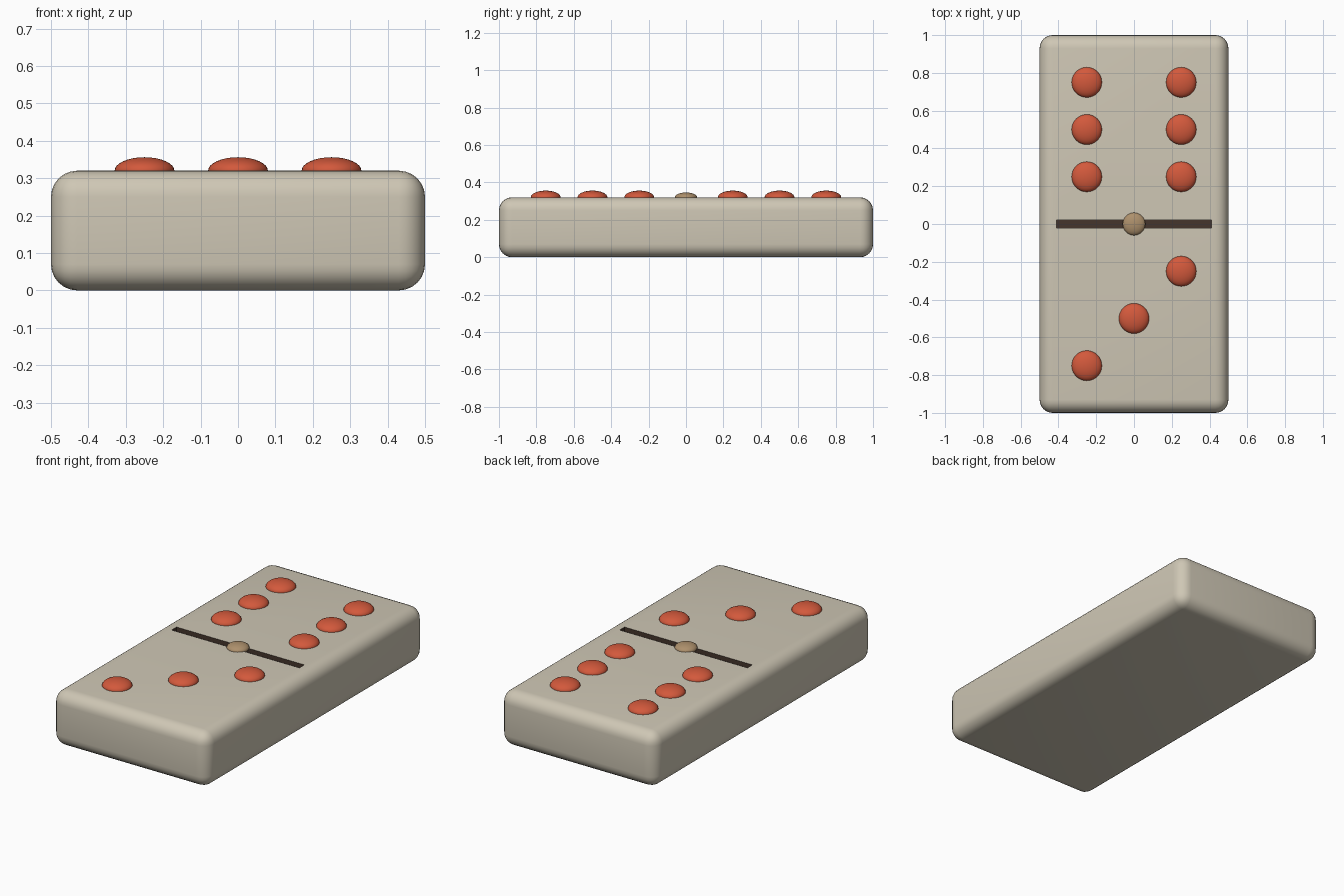
import bpy

if "Cube" in bpy.data.objects:
    bpy.data.objects.remove(bpy.data.objects["Cube"])

def material(name, rgb):
    m = bpy.data.materials.new(name)
    m.diffuse_color = (*rgb, 1)
    m.use_nodes = True
    m.node_tree.nodes["Principled BSDF"].inputs["Base Color"].default_value = m.diffuse_color
    return m

IVORY = material("ivory", (0.62, 0.57, 0.46))
RED = material("red", (0.65, 0.10, 0.045))
BRASS = material("brass", (0.42, 0.28, 0.15))
DARK = material("dark", (0.06, 0.035, 0.025))
TOP = 0.32

def box(name, size, loc, mat):
    bpy.ops.mesh.primitive_cube_add(size=1, location=loc)
    o = bpy.context.object
    o.name = name
    o.scale = size
    bpy.ops.object.transform_apply(location=False, rotation=False, scale=True)
    o.data.materials.append(mat)
    return o

def dome(name, x, y, radius, height, mat):
    bpy.ops.mesh.primitive_uv_sphere_add(segments=32, ring_count=16, radius=1, location=(x, y, TOP))
    o = bpy.context.object
    o.name = name
    o.scale = (radius, radius, height)
    bpy.ops.object.transform_apply(location=False, rotation=False, scale=True)
    bpy.ops.object.shade_smooth()
    o.data.materials.append(mat)

# Groove cutter for the dividing line
cutter = box("groove_cutter", (0.82, 0.045, 0.05), (0, 0, TOP), DARK)
cutter.hide_render = True
cutter.hide_set(True)

# Rounded tile body
body = box("tile_body", (1, 2, TOP), (0, 0, TOP / 2), IVORY)
bevel = body.modifiers.new("rounding", 'BEVEL')
bevel.width = 0.07
bevel.segments = 6
cut = body.modifiers.new("groove", 'BOOLEAN')
cut.object = cutter
cut.solver = 'EXACT'
cut.material_mode = 'TRANSFER'
bpy.context.view_layer.objects.active = body
body.select_set(True)
for name in ("rounding", "groove"):
    bpy.ops.object.modifier_apply(modifier=name)
bpy.data.objects.remove(cutter)
bpy.ops.object.shade_smooth_by_angle(angle=0.6)

# Raised pips: six on the back half, three on the front half
six = [(x, y) for x in (-0.25, 0.25) for y in (0.25, 0.5, 0.75)]
three = [(-0.25, -0.75), (0, -0.5), (0.25, -0.25)]
for i, (x, y) in enumerate(six + three):
    dome(f"pip_{i + 1}", x, y, 0.08, 0.036, RED)

# Central stud
dome("centre_stud", 0, 0, 0.06, 0.026, BRASS)
